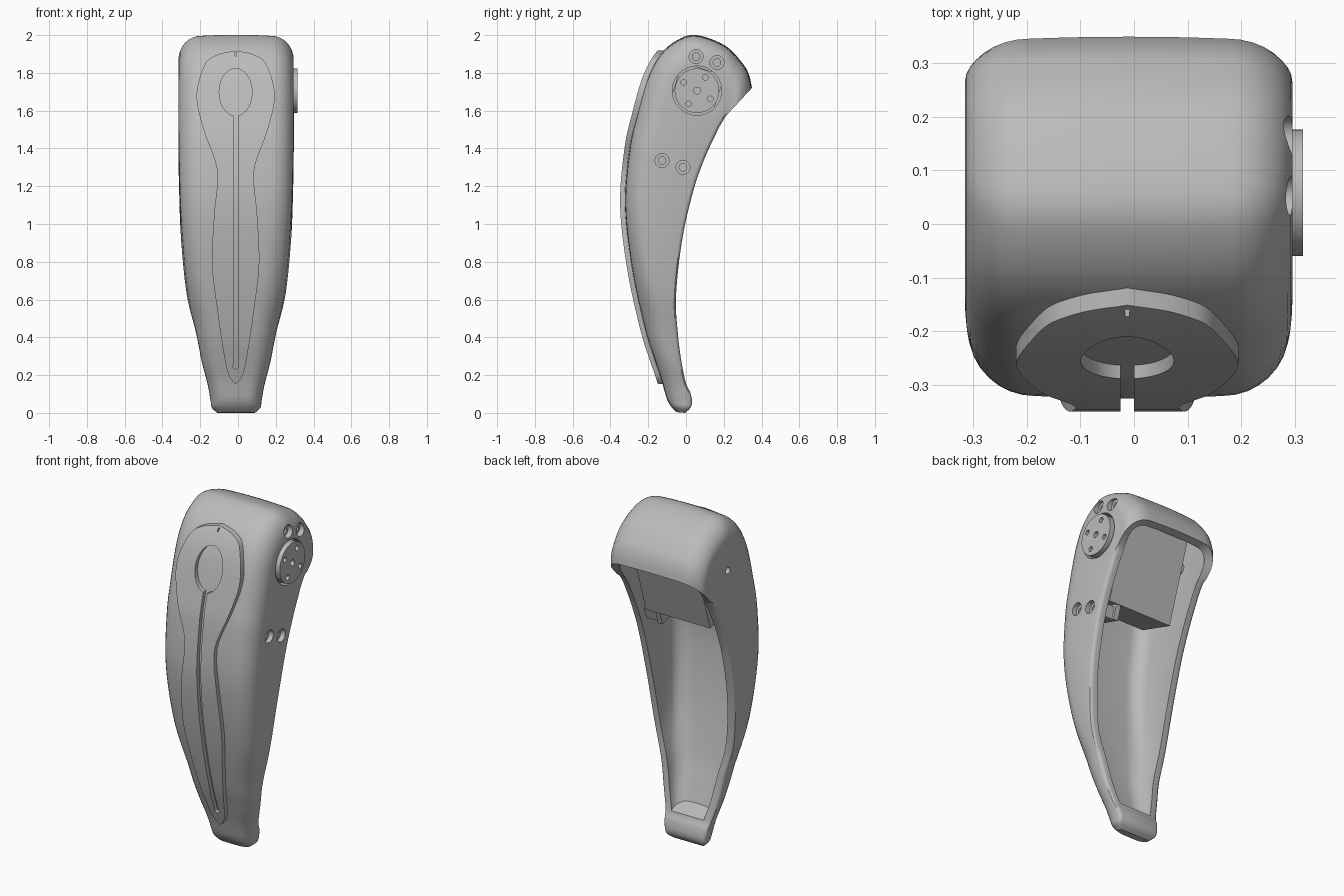
import bpy, bmesh, math
from mathutils import Vector

if "Cube" in bpy.data.objects:
    bpy.data.objects.remove(bpy.data.objects["Cube"], do_unlink=True)

CX = -0.01          # centre of the housing across its width
WALL = 0.045
STEPS = 6

grey = bpy.data.materials.new("plain_grey")
grey.use_nodes = True
grey.diffuse_color = (0.5, 0.5, 0.5, 1)
grey.node_tree.nodes["Principled BSDF"].inputs["Base Color"].default_value = (0.5, 0.5, 0.5, 1)


def spline(pts, steps=STEPS):
    """Smooth curve through points of any dimension."""
    pts = [Vector(p) for p in pts]
    out = []
    for i in range(len(pts) - 1):
        p0, p1, p2 = pts[max(i - 1, 0)], pts[i], pts[i + 1]
        p3 = pts[min(i + 2, len(pts) - 1)]
        for k in range(steps):
            t = k / steps
            out.append(0.5 * (2 * p1 + (p2 - p0) * t + (2 * p0 - 5 * p1 + 4 * p2 - p3) * t * t
                              + (3 * p1 - p0 - 3 * p2 + p3) * t ** 3))
    return out + [pts[-1]]


def finish(name, bm):
    bmesh.ops.recalc_face_normals(bm, faces=bm.faces)
    me = bpy.data.meshes.new(name)
    bm.to_mesh(me)
    bm.free()
    me.materials.append(grey)
    ob = bpy.data.objects.new(name, me)
    bpy.context.scene.collection.objects.link(ob)
    return ob


def prism(name, pts, axis, a, b):
    """Extrude a flat profile along x (points are y, z) or y (points are x, z)."""
    bm = bmesh.new()
    put = (lambda p, d: (d, p[0], p[1])) if axis == "x" else (lambda p, d: (p[0], d, p[1]))
    ends = [[bm.verts.new(put(p, d)) for p in pts] for d in (a, b)]
    bm.faces.new(ends[0])
    bm.faces.new(ends[1])
    for i in range(len(pts)):
        j = (i + 1) % len(pts)
        bm.faces.new((ends[0][i], ends[0][j], ends[1][j], ends[1][i]))
    return finish(name, bm)


def oval(cy, cz, ry, rz=None, n=32):
    rz = rz or ry
    return [(cy + ry * math.cos(math.tau * i / n), cz + rz * math.sin(math.tau * i / n)) for i in range(n)]


def activate(ob):
    bpy.ops.object.select_all(action="DESELECT")
    ob.select_set(True)
    bpy.context.view_layer.objects.active = ob


def boolean(ob, pts, axis, a, b, op="DIFFERENCE"):
    cutter = prism("cutter", pts, axis, a, b)
    cutter.hide_render = True
    mod = ob.modifiers.new("cut", "BOOLEAN")
    mod.operation, mod.object, mod.solver = op, cutter, "EXACT"
    activate(ob)
    bpy.ops.object.modifier_apply(modifier=mod.name)
    bpy.data.objects.remove(cutter, do_unlink=True)


def smooth(ob):
    activate(ob)
    bpy.ops.object.shade_smooth_by_angle(angle=math.radians(32))


# Stations from tip to rear lip: front y, z, rim y, z, half width
stations = spline([
    (-0.05, 0.004, -0.005, 0.0, 0.10), (-0.08, 0.035, 0.022, 0.025, 0.128),
    (-0.10, 0.07, 0.032, 0.06, 0.135), (-0.115, 0.12, 0.022, 0.11, 0.143),
    (-0.132, 0.18, 0.0, 0.156, 0.153), (-0.168, 0.285, -0.024, 0.27, 0.182),
    (-0.217, 0.44, -0.043, 0.42, 0.212), (-0.287, 0.76, -0.053, 0.62, 0.262),
    (-0.325, 1.10, -0.02, 0.918, 0.292), (-0.303, 1.39, 0.04, 1.18, 0.302),
    (-0.267, 1.56, 0.10, 1.35, 0.305), (-0.207, 1.77, 0.16, 1.48, 0.305),
    (-0.135, 1.90, 0.18, 1.52, 0.305), (-0.04, 1.977, 0.195, 1.545, 0.305),
    (0.058, 2.0, 0.20, 1.555, 0.305), (0.206, 1.945, 0.205, 1.563, 0.305),
    (0.30, 1.85, 0.21, 1.57, 0.305), (0.335, 1.785, 0.212, 1.572, 0.305),
    (0.349, 1.72, 0.214, 1.575, 0.305)])
FLOOR = 4 * STEPS   # station where the hollow begins
fronts = [Vector((s[0], s[1])) for s in stations]
rims = [Vector((s[2], s[3])) for s in stations]


def outward(i):
    t = fronts[min(i + 1, len(fronts) - 1)] - fronts[max(i - 1, 0)]
    return Vector((-t.y, t.x)).normalized()


def section(front, rim, w, rear, corner):
    """U-shaped cross-section, from one rim around the front to the other."""
    d = (front - rim).length
    axis = (front - rim) / d
    rear = min(rear, 0.15 * d)
    rx, rv = min(corner, 0.55 * w), min(corner * 1.1, 0.7 * d)
    crown = lambda x: min(0.015, 0.1 * d) * (x / w) ** 2
    half = []
    for k in range(4):
        a = math.pi / 2 * (k / 3 - 1)
        half.append((w - rear + rear * math.cos(a), rear + rear * math.sin(a)))
    for k in range(9):
        a = math.pi / 2 * k / 8
        half.append((w - rx + rx * math.cos(a), d - crown(w - rx) - rv + rv * math.sin(a)))
    for k in (0.75, 0.5, 0.25):
        half.append(((w - rx) * k, d - crown((w - rx) * k)))
    full = half + [(0, d)] + [(-x, v) for x, v in reversed(half)]
    return [(CX + x, *(rim + axis * v)) for x, v in full]


# Hollow curved housing
bm = bmesh.new()
outer, inner = [], []
for i, s in enumerate(stations):
    outer.append([bm.verts.new(p) for p in section(fronts[i], rims[i], s[4], 0.02, 0.12)])
    if i >= FLOOR:
        inner.append([bm.verts.new(p) for p in
                      section(fronts[i] - outward(i) * WALL, rims[i], s[4] - WALL, 0.003, 0.085)])
for rings in (outer, inner):
    for a, b in zip(rings, rings[1:]):
        for j in range(len(a) - 1):
            bm.faces.new((a[j], a[j + 1], b[j + 1], b[j]))
for a, b in zip(outer[:FLOOR], outer[1:]):
    bm.faces.new((a[-1], a[0], b[0], b[-1]))
for k in range(len(inner) - 1):
    o, p, q, r = outer[FLOOR + k], outer[FLOOR + k + 1], inner[k], inner[k + 1]
    for e in (0, -1):
        bm.faces.new((o[e], p[e], r[e], q[e]))
bm.faces.new(outer[0])
bm.faces.new(inner[0])
bm.faces.new((outer[FLOOR][0], outer[FLOOR][-1], inner[0][-1], inner[0][0]))
for j in range(len(outer[-1]) - 1):
    bm.faces.new((outer[-1][j], outer[-1][j + 1], inner[-1][j + 1], inner[-1][j]))
housing = finish("housing", bm)

# Openings in the housing: output disc, counterbored screws, pivot
AXLE = (0.058, 1.706)
screws = [(0.053, 1.887), (0.164, 1.855), (-0.127, 1.336), (-0.016, 1.30)]
boolean(housing, oval(*AXLE, 0.13, n=48), "x", 0.15, 0.4)
for y, z in screws:
    boolean(housing, oval(y, z, 0.037), "x", 0.265, 0.4)
    boolean(housing, oval(y, z, 0.02), "x", 0.2, 0.4)
boolean(housing, oval(*AXLE, 0.02), "x", -0.4, -0.2)
smooth(housing)

# Raised front plate: curved band trimmed to a keyhole outline
band = range(3 * STEPS, 13 * STEPS)
profile = [fronts[i] + outward(i) * 0.024 for i in band]
profile += [fronts[i] - outward(i) * 0.03 for i in reversed(band)]
plate = prism("front_plate", profile, "x", -0.3, 0.3)
side = spline([(0, 0.152), (0.037, 0.2), (0.062, 0.31), (0.098, 0.55), (0.125, 0.79), (0.114, 1.05),
               (0.098, 1.21), (0.105, 1.32), (0.17, 1.50), (0.207, 1.68), (0.165, 1.84),
               (0.10, 1.895), (0, 1.918)])
PX = -0.0125
outline = [(PX + x, z) for x, z in side] + [(PX - x, z) for x, z in reversed(side[1:-1])]
boolean(plate, outline, "y", -0.6, 0.1, "INTERSECT")
slot = lambda x, h, lo, hi: [(x - h, lo), (x + h, lo), (x + h, hi), (x - h, hi)]
boolean(plate, oval(PX, 1.698, 0.087, 0.125, n=48), "y", -0.6, 0.1)
boolean(plate, slot(PX, 0.0125, 0.245, 1.62), "y", -0.6, 0.1)
boolean(plate, oval(PX, 0.247, 0.015), "y", -0.6, 0.1)
boolean(plate, slot(PX, 0.004, 1.89, 1.908), "y", -0.6, 0.1)
smooth(plate)

# Output disc with a centre hole and four around it
disc = prism("output_disc", oval(*AXLE, 0.118, n=48), "x", 0.21, 0.315)
boolean(disc, oval(*AXLE, 0.018), "x", 0.285, 0.4)
for k in range(4):
    a = math.radians(58 + 90 * k)
    boolean(disc, oval(AXLE[0] + 0.083 * math.cos(a), AXLE[1] + 0.083 * math.sin(a), 0.015), "x", 0.285, 0.4)
smooth(disc)

# Motor box tilted along the line of the screws
mid = Vector((0.02, 1.595))
along = Vector((0.306, 0.952))
across = Vector((0.952, -0.306))


def tilted(offset, length, depth):
    return [mid + along * (offset + i * length / 2) + across * (j * depth / 2)
            for i, j in ((-1, -1), (1, -1), (1, 1), (-1, 1))]


prism("motor_body", tilted(0, 0.475, 0.235), "x", -0.2, 0.22)
prism("motor_flange", tilted(0, 0.645, 0.22), "x", 0.135, 0.165)
for label, sign in (("upper", 1), ("lower", -1)):
    prism(label + "_mount", tilted(sign * 0.287, 0.07, 0.19), "x", 0.165, 0.255)
smooth(prism("pivot_boss", oval(*AXLE, 0.035), "x", -0.275, -0.2))
